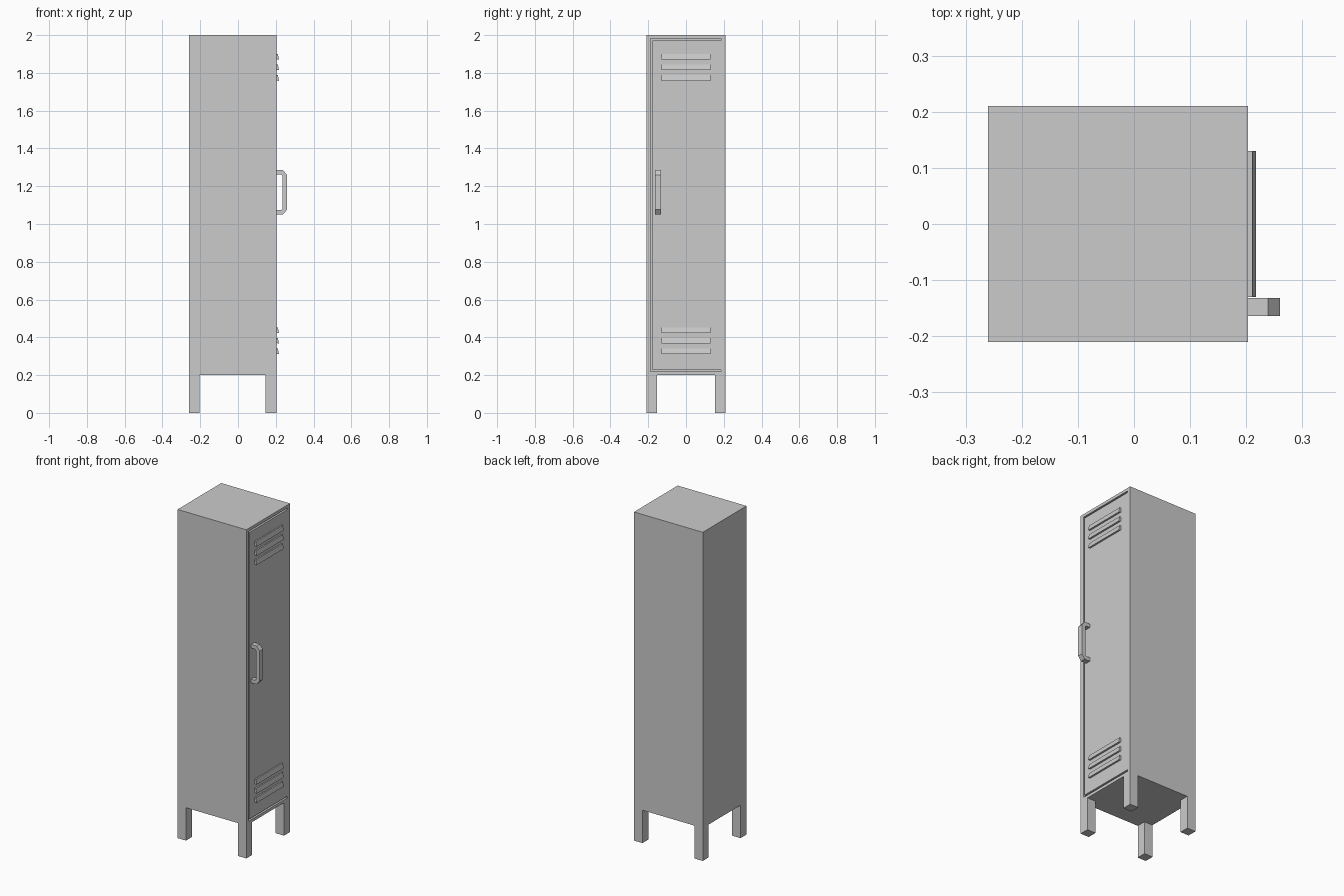
import bpy, bmesh
from mathutils import Matrix, Vector

if "Cube" in bpy.data.objects:
    bpy.data.objects.remove(bpy.data.objects["Cube"])

X0, X1, Y = -0.26, 0.203, 0.21      # back, door face, half width
Z0, Z1, LEG = 0.2, 2.0, 0.057       # underside, top, leg thickness


def finish(bm, name):
    bmesh.ops.recalc_face_normals(bm, faces=bm.faces)
    mesh = bpy.data.meshes.new(name)
    bm.to_mesh(mesh)
    bm.free()
    obj = bpy.data.objects.new(name, mesh)
    bpy.context.collection.objects.link(obj)
    return obj


def prism(name, points, direction):
    """Closed solid: a flat outline extruded along a direction."""
    bm = bmesh.new()
    face = bm.faces.new([bm.verts.new(p) for p in points])
    new = bmesh.ops.extrude_face_region(bm, geom=[face], use_keep_orig=True)
    verts = [g for g in new["geom"] if isinstance(g, bmesh.types.BMVert)]
    bmesh.ops.translate(bm, verts=verts, vec=Vector(direction))
    return finish(bm, name)


# Cabinet body with the four legs extruded from its underside corners
bm = bmesh.new()
bmesh.ops.create_cube(bm, size=1, matrix=Matrix.Translation(((X0 + X1) / 2, 0, (Z0 + Z1) / 2))
                      @ Matrix.Diagonal((X1 - X0, 2 * Y, Z1 - Z0, 1)))
for co, no in [((X0 + LEG, 0, 0), (1, 0, 0)), ((X1 - LEG, 0, 0), (1, 0, 0)),
               ((0, LEG - Y, 0), (0, 1, 0)), ((0, Y - LEG, 0), (0, 1, 0))]:
    bmesh.ops.bisect_plane(bm, geom=bm.verts[:] + bm.edges[:] + bm.faces[:],
                           plane_co=co, plane_no=no)
corners = []
for f in bm.faces:
    c = f.calc_center_median()
    if c.z < Z0 + 0.01 and abs(c.y) > Y - LEG and not X0 + LEG < c.x < X1 - LEG:
        corners.append(f)
legs = bmesh.ops.extrude_discrete_faces(bm, faces=corners)["faces"]
bmesh.ops.translate(bm, verts=[v for f in legs for v in f.verts], vec=(0, 0, -Z0))
bmesh.ops.remove_doubles(bm, verts=bm.verts, dist=1e-5)
bmesh.ops.dissolve_limit(bm, angle_limit=0.01, verts=bm.verts, edges=bm.edges)
body = finish(bm, "locker_body")

# Door gap: a C-shaped groove, open on the hinge side
D, W = 0.015, 0.01
outline = [(0.185, 0.218), (-0.187, 0.218), (-0.187, 1.982), (0.185, 1.982),
           (0.185, 1.982 - W), (-0.187 + W, 1.982 - W),
           (-0.187 + W, 0.218 + W), (0.185, 0.218 + W)]
cutter = prism("door_gap_cutter", [(X1 - D, y, z) for y, z in outline], (D + 0.05, 0, 0))
cutter.hide_render = True
cutter.hide_viewport = False
cut = body.modifiers.new("door_gap", "BOOLEAN")
cut.operation, cut.solver, cut.object = "DIFFERENCE", "EXACT", cutter
bpy.context.view_layer.objects.active = body
bpy.ops.object.modifier_apply(modifier=cut.name)
bpy.data.objects.remove(cutter)

# Vent louvers: three near the top, three near the bottom
for group, top in (("upper", 1.9), ("lower", 0.453)):
    for i in range(3):
        z = top - i * 0.056
        section = [(X1 - 0.002, z), (0.211, z), (0.217, z - 0.03), (X1 - 0.002, z - 0.027)]
        prism(f"{group}_louver_{i + 1}", [(x, -0.13, zz) for x, zz in section], (0, 0.26, 0))

# Door handle: chamfered bracket
half = [(X1 - 0.002, 0.117), (0.239, 0.117), (0.26, 0.091)]
inner = [(0.236, 0.085), (0.23, 0.095), (X1 - 0.002, 0.095)]
mid = 1.168
profile = (half + [(x, -z) for x, z in reversed(half)]
           + [(x, -z) for x, z in reversed(inner)] + inner)
prism("door_handle", [(x, -0.164, mid + z) for x, z in profile], (0, 0.032, 0))
